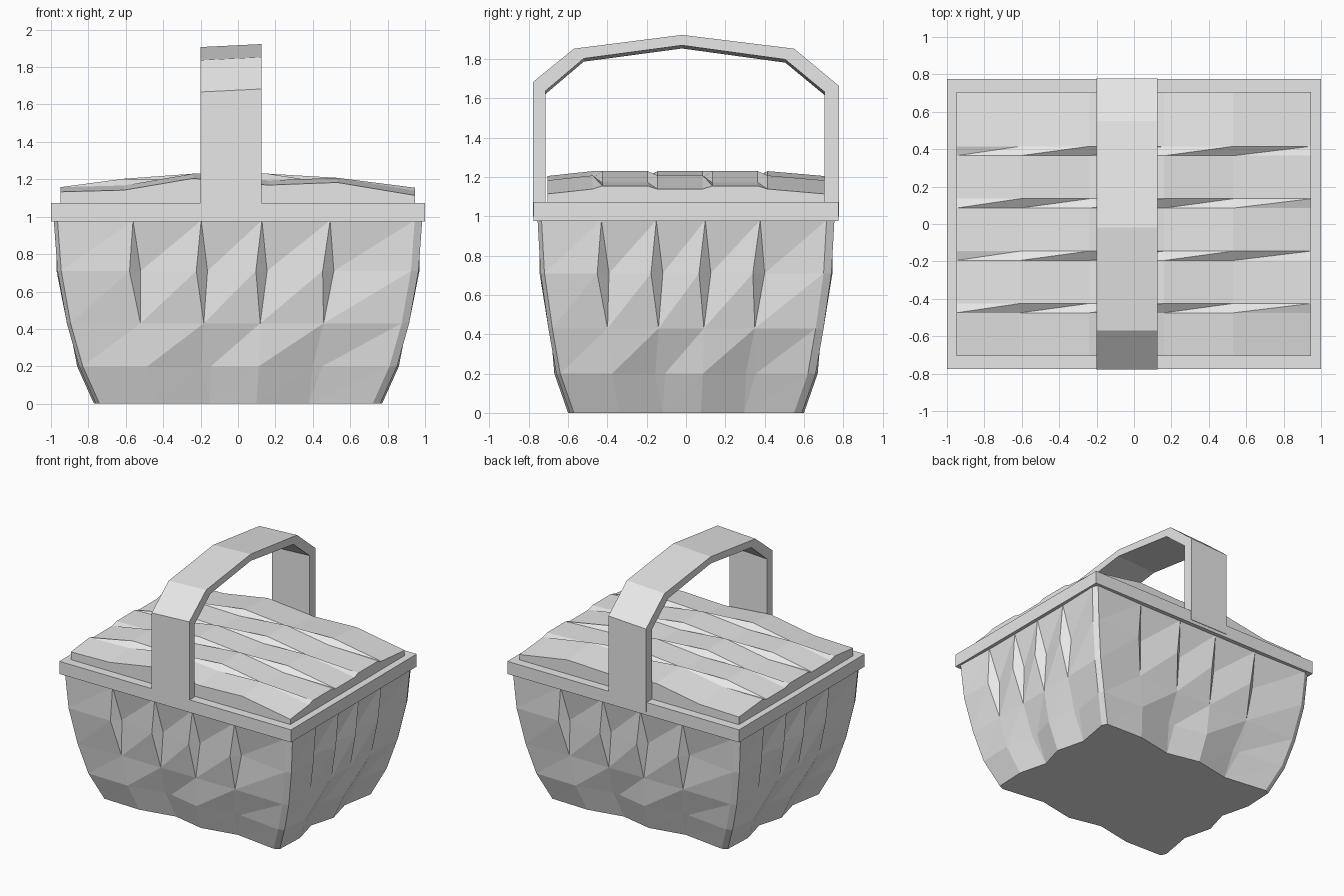
import bpy, bmesh
from mathutils import Vector

cube = bpy.data.objects.get("Cube")
if cube:
    bpy.data.objects.remove(cube, do_unlink=True)

grey = bpy.data.materials.new("light_grey")
grey.use_nodes = True
grey.diffuse_color = (0.8, 0.8, 0.8, 1)
grey.node_tree.nodes["Principled BSDF"].inputs["Base Color"].default_value = (0.8, 0.8, 0.8, 1)


def finish(name, bm):
    bmesh.ops.remove_doubles(bm, verts=bm.verts, dist=0.0005)
    bmesh.ops.recalc_face_normals(bm, faces=bm.faces)
    mesh = bpy.data.meshes.new(name)
    bm.to_mesh(mesh)
    bm.free()
    mesh.materials.append(grey)
    obj = bpy.data.objects.new(name, mesh)
    bpy.context.collection.objects.link(obj)
    return obj


def box(name, size, z0, z1):
    bm = bmesh.new()
    bmesh.ops.create_cube(bm, size=1)
    for v in bm.verts:
        v.co = (v.co.x * size[0], v.co.y * size[1], z0 if v.co.z < 0 else z1)
    return finish(name, bm)


# Woven body: each row is (z, half width, half depth, weave kind, gap)
ROWS = [(0, 0.76, 0.59, "ridge", 0), (0.2, 0.85, 0.66, "ridge", 0.05),
        (0.43, 0.915, 0.7, "flat", 0), (0.71, 0.965, 0.74, "saw", 0.06),
        (0.98, 0.985, 0.755, "flat", 0)]
EDGES = [-1, -0.57, -0.2, 0.13, 0.5, 1]
STRIPS = len(EDGES) - 1


def strip_point(kind, gap, half, k, right):
    """Position along a side and inward offset of one edge of strip k."""
    edge = k + right
    u = EDGES[edge] * half
    if edge == 0:
        return u + 0.02, 0
    if edge == STRIPS:
        return u - 0.04, 0
    if kind == "ridge":
        valley = edge % 2 == 0
        u += (gap / 2 if valley else 0) * (-1 if right else 1)
        return u, 0.045 if valley else -0.01
    if kind == "saw":
        return u + (-gap / 2 if right else gap / 2), -0.005 if right else 0.05
    return u, 0.01


def body_ring(bm, z, hx, hy, kind, gap):
    ring = []
    sides = [(Vector((1, 0, 0)), Vector((0, -1, 0)), hx, hy),
             (Vector((0, 1, 0)), Vector((1, 0, 0)), hy, hx),
             (Vector((-1, 0, 0)), Vector((0, 1, 0)), hx, hy),
             (Vector((0, -1, 0)), Vector((-1, 0, 0)), hy, hx)]
    for along, out, half, dist in sides:
        for k in range(STRIPS):
            for right in (0, 1):
                u, inset = strip_point(kind, gap, half, k, right)
                ring.append(bm.verts.new(along * u + out * (dist - inset) + Vector((0, 0, z))))
    return ring


bm = bmesh.new()
rings = [body_ring(bm, *row) for row in ROWS]
for low, high in zip(rings, rings[1:]):
    for i in range(len(low)):
        j = (i + 1) % len(low)
        bm.faces.new((low[i], low[j], high[j]))
        bm.faces.new((low[i], high[j], high[i]))
bm.faces.new(rings[0][::-1])
bm.faces.new(rings[-1])
finish("woven_body", bm)

# Rim slab
box("rim", (2, 1.55), 0.975, 1.073)

# Woven lid: strips run along x and alternate high and low
LID_X = [-0.95, -0.61, -0.24, 0.16, 0.53, 0.945]
LID_Z = [1.15, 1.185, 1.212, 1.212, 1.19, 1.147]
LID_Y = [-0.705, -0.45, -0.17, 0.11, 0.39, 0.705]
bm = bmesh.new()
columns = []
for j, (x, z) in enumerate(zip(LID_X, LID_Z)):
    column = []
    end = j in (0, len(LID_X) - 1)
    for k in range(STRIPS):
        for right in (0, 1):
            edge = k + right
            outer = edge in (0, STRIPS)
            y = LID_Y[edge] + (0 if outer else 0.025 * (-1 if right else 1))
            lift = (0.008 if end else 0.018) * (-1) ** (j + k)
            column.append(bm.verts.new((x, y, z + lift - (0.025 if outer else 0))))
    columns.append(column)
for a, b in zip(columns, columns[1:]):
    for i in range(len(a) - 1):
        bm.faces.new((a[i], b[i], b[i + 1]))
        bm.faces.new((a[i], b[i + 1], a[i + 1]))
border = [e for e in bm.edges if e.is_boundary]
skirt = bmesh.ops.extrude_edge_only(bm, edges=border)["geom"]
for v in skirt:
    if isinstance(v, bmesh.types.BMVert):
        v.co.z = 1.06
finish("woven_lid", bm)

# Handle: flat band arched from front to back, slightly tilted sideways
OUTER = [(-0.779, 1.0), (-0.779, 1.675), (-0.57, 1.845), (-0.02, 1.915),
         (0.55, 1.845), (0.779, 1.655), (0.779, 1.0)]
INNER = [(-0.715, 1.0), (-0.715, 1.63), (-0.52, 1.795), (-0.02, 1.862),
         (0.505, 1.79), (0.705, 1.625), (0.705, 1.0)]
bm = bmesh.new()
sections = []
for (yo, zo), (yi, zi) in zip(OUTER, INNER):
    tilt = 0.008 if zo > 1.5 else 0
    sections.append([bm.verts.new(p) for p in (
        (-0.2, yo, zo - tilt), (0.125, yo, zo + tilt),
        (0.125, yi, zi + tilt), (-0.2, yi, zi - tilt))])
for a, b in zip(sections, sections[1:]):
    for i in range(4):
        j = (i + 1) % 4
        bm.faces.new((a[i], a[j], b[j], b[i]))
bm.faces.new(sections[0])
bm.faces.new(sections[-1])
finish("handle", bm)
